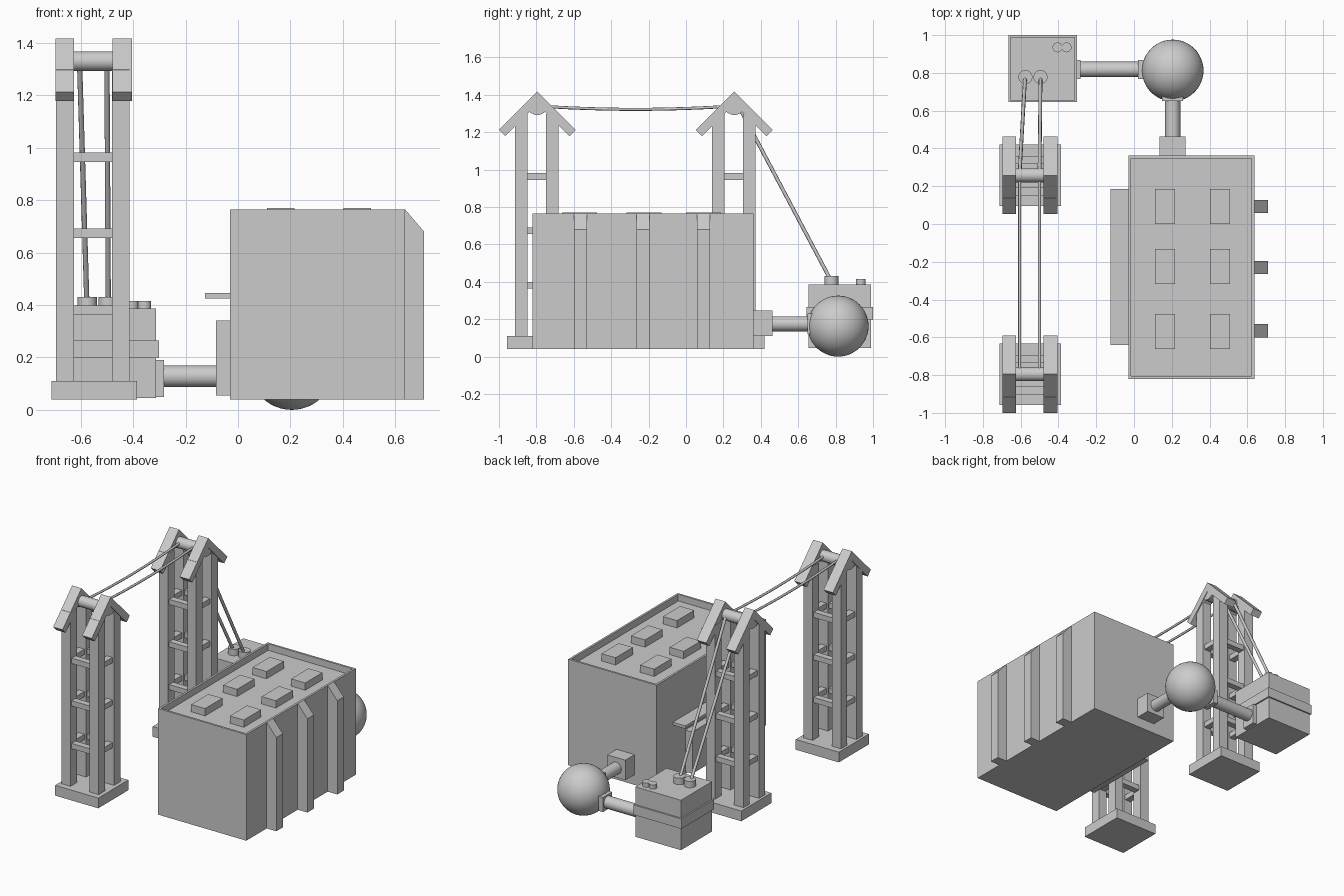
import bpy, bmesh, math
from mathutils import Vector

if "Cube" in bpy.data.objects:
    bpy.data.objects.remove(bpy.data.objects["Cube"], do_unlink=True)

grey = bpy.data.materials.new("plain grey")
grey.use_nodes = True
COLOUR = (0.6, 0.6, 0.6, 1)
grey.diffuse_color = COLOUR
grey.node_tree.nodes["Principled BSDF"].inputs["Base Color"].default_value = COLOUR


def finish(name, bm, smooth=False):
    bmesh.ops.recalc_face_normals(bm, faces=bm.faces)
    mesh = bpy.data.meshes.new(name)
    bm.to_mesh(mesh)
    bm.free()
    mesh.materials.append(grey)
    ob = bpy.data.objects.new(name, mesh)
    bpy.context.collection.objects.link(ob)
    if smooth:
        bpy.ops.object.select_all(action="DESELECT")
        ob.select_set(True)
        bpy.context.view_layer.objects.active = ob
        bpy.ops.object.shade_smooth_by_angle()
    return ob


def box_mesh(x, y, z):
    bm = bmesh.new()
    bmesh.ops.create_cube(bm, size=1)
    for v in bm.verts:
        v.co = [lo + (c + 0.5) * (hi - lo) for c, (lo, hi) in zip(v.co, (x, y, z))]
    return bm


def box(name, x, y, z):
    return finish(name, box_mesh(x, y, z))


def rod(name, start, end, radius):
    a, b = Vector(start), Vector(end)
    bm = bmesh.new()
    bmesh.ops.create_cone(bm, cap_ends=True, segments=32, radius1=radius,
                          radius2=radius, depth=(b - a).length)
    ob = finish(name, bm, True)
    ob.location = (a + b) / 2
    ob.rotation_euler = (b - a).to_track_quat("Z", "Y").to_euler()
    return ob


def prism(name, points, offset):
    bm = bmesh.new()
    face = bm.faces.new([bm.verts.new(p) for p in points])
    side = bmesh.ops.extrude_face_region(bm, geom=[face])
    verts = [g for g in side["geom"] if isinstance(g, bmesh.types.BMVert)]
    bmesh.ops.translate(bm, verts=verts, vec=offset)
    return finish(name, bm)


def cable(name, points, radius):
    curve = bpy.data.curves.new(name, "CURVE")
    curve.dimensions = "3D"
    curve.bevel_depth = radius
    curve.bevel_resolution = 2
    curve.use_fill_caps = True
    spline = curve.splines.new("POLY")
    spline.points.add(len(points) - 1)
    for p, co in zip(spline.points, points):
        p.co = (*co, 1)
    curve.materials.append(grey)
    ob = bpy.data.objects.new(name, curve)
    bpy.context.collection.objects.link(ob)


# Main hall with a recessed roof behind a parapet
bm = box_mesh((-0.03, 0.637), (-0.82, 0.362), (0.04, 0.765))
bm.normal_update()
top = max(bm.faces, key=lambda f: f.calc_center_median().z)
bmesh.ops.inset_individual(bm, faces=[top], thickness=0.02)
floor = bmesh.ops.extrude_discrete_faces(bm, faces=[top])["faces"][0]
bmesh.ops.translate(bm, verts=floor.verts, vec=(0, 0, -0.045))
finish("hall", bm)

# Roof blocks and sloped buttresses
for y in (-0.57, -0.225, 0.093):
    for x in (0.163, 0.455):
        box("roof_block", (x - 0.053, x + 0.053), (y - 0.093, y + 0.093), (0.715, 0.77))
for y in (-0.6, -0.265, 0.058):
    prism("buttress", [(0.637, y, 0.04), (0.71, y, 0.04), (0.71, y, 0.68),
                       (0.637, y, 0.765)], (0, 0.07, 0))

# Canopy and door on the tower side
box("canopy", (-0.125, -0.03), (-0.64, 0.185), (0.425, 0.445))
box("door", (-0.083, -0.03), (-0.5, 0.05), (0.055, 0.34))

# Tank, pipes and couplings
TANK = Vector((0.205, 0.813, 0.163))
bm = bmesh.new()
bmesh.ops.create_uvsphere(bm, u_segments=48, v_segments=24, radius=0.163)
finish("tank", bm, True).location = TANK
box("hall_coupling", (0.135, 0.272), (0.36, 0.462), (0.11, 0.247))
rod("hall_pipe", (0.205, 0.45, 0.175), (0.205, 0.75, 0.175), 0.04)
box("tank_flange_front", (0.148, 0.26), (0.65, 0.68), (0.12, 0.23))
rod("cabinet_pipe", (-0.3, 0.818, 0.128), (0.15, 0.818, 0.128), 0.041)
box("tank_flange_side", (0.02, 0.055), (0.768, 0.868), (0.078, 0.178))
box("cabinet_flange", (-0.32, -0.282), (0.768, 0.868), (0.05, 0.19))

# Cabinet with band and terminals
box("cabinet", (-0.655, -0.312), (0.655, 0.99), (0.045, 0.386))
box("cabinet_band", (-0.665, -0.302), (0.645, 1.0), (0.197, 0.265))
for x in (-0.575, -0.495):
    rod("large_terminal", (x, 0.778, 0.38), (x, 0.778, 0.43), 0.037)
for x in (-0.405, -0.357):
    rod("small_terminal", (x, 0.935, 0.38), (x, 0.935, 0.415), 0.026)

# Two towers: base, four legs, rungs, gables and roller
LEGS_X = ((-0.695, -0.625), (-0.48, -0.413))
GABLES_X = ((-0.697, -0.626), (-0.478, -0.405))
TOWERS_Y = (-0.795, 0.258)
for c in TOWERS_Y:
    box("tower_base", (-0.712, -0.386), (c - 0.162, c + 0.162), (0.04, 0.11))
    legs_y = ((c - 0.12, c - 0.053), (c + 0.047, c + 0.114))
    for lx in LEGS_X:
        for ly in legs_y:
            box("tower_leg", lx, ly, (0.1, 1.298))
    for z in (0.363, 0.655, 0.945):
        height = (z, z + 0.036)
        for ly in legs_y:
            box("cross_rung", (-0.63, -0.475), (ly[0] + 0.012, ly[1] - 0.012), height)
        for lx in LEGS_X:
            box("side_rung", (lx[0] + 0.012, lx[1] - 0.012), (c - 0.06, c + 0.055), height)
    for x0, x1 in GABLES_X:
        prism("gable", [(x0, c, 1.417), (x0, c + 0.205, 1.212), (x0, c + 0.172, 1.179),
                        (x0, c, 1.351), (x0, c - 0.172, 1.179), (x0, c - 0.205, 1.212)],
              (x1 - x0, 0, 0))
        arc = [math.pi * (1 + i / 16) for i in range(17)]
        prism("roller_bracket", [(x0 + 0.004, c + 0.06 * math.cos(a), 1.352 + 0.06 * math.sin(a))
                                 for a in arc], (x1 - x0 - 0.008, 0, 0))
    rod("roller", (-0.65, c, 1.33), (-0.45, c, 1.33), 0.037)

# Sagging cables between the towers, then down to the terminals
front, back = TOWERS_Y
for x, end in ((-0.605, -0.577), (-0.5, -0.495)):
    span = [(x, front + (back - front) * t / 12, 1.322 + 0.018 * (t / 6 - 1) ** 2)
            for t in range(13)]
    cable("span_cable", span, 0.008)
    cable("drop_cable", [(x, back + 0.02, 1.345), (end, 0.768, 0.42)], 0.01)
